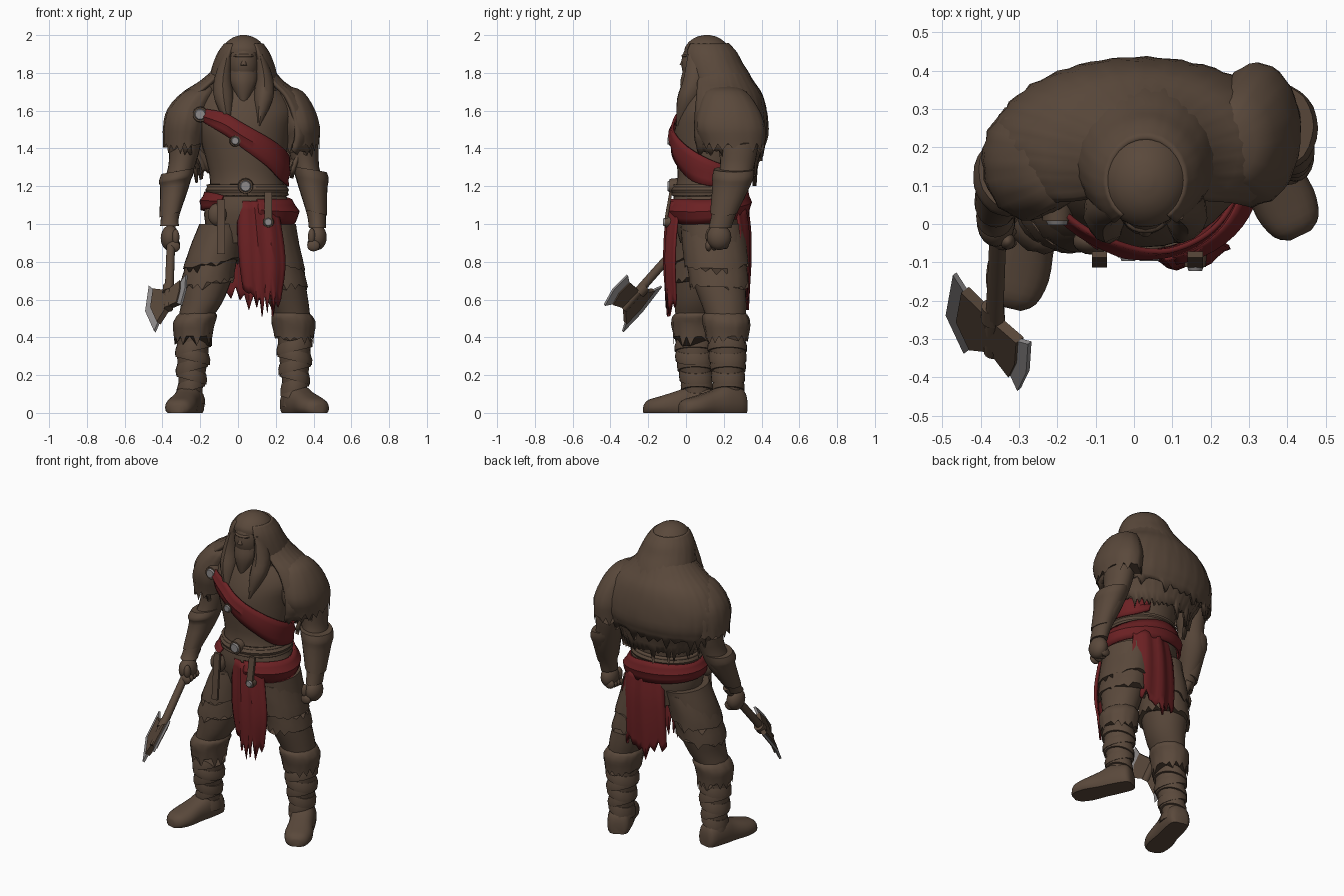
import bpy, bmesh, math, random
from mathutils import Vector, Matrix

if "Cube" in bpy.data.objects:
    bpy.data.objects.remove(bpy.data.objects["Cube"])

random.seed(7)

def material(name, rgb):
    m = bpy.data.materials.new(name)
    m.diffuse_color = (*rgb, 1)
    m.use_nodes = True
    m.node_tree.nodes["Principled BSDF"].inputs["Base Color"].default_value = m.diffuse_color
    return m

BROWN = material("brown_leather", (0.102, 0.066, 0.044))
RED = material("red_cloth", (0.148, 0.015, 0.017))
STEEL = material("grey_steel", (0.27, 0.255, 0.255))

def finish(name, bm, mat, thick=0, angle=40):
    bmesh.ops.recalc_face_normals(bm, faces=bm.faces[:])
    me = bpy.data.meshes.new(name)
    bm.to_mesh(me)
    bm.free()
    me.materials.append(mat)
    for p in me.polygons:
        p.use_smooth = True
    me.set_sharp_from_angle(angle=math.radians(angle))
    ob = bpy.data.objects.new(name, me)
    bpy.context.collection.objects.link(ob)
    if thick:
        mod = ob.modifiers.new("thickness", "SOLIDIFY")
        mod.thickness = thick
        mod.offset = 0
    return ob

def spline(rows, t):
    """Catmull-Rom through rows of numbers, t from 0 to len(rows)-1."""
    i = min(int(t), len(rows) - 2)
    f = t - i
    p = [rows[max(0, min(len(rows) - 1, i + k))] for k in (-1, 0, 1, 2)]
    return [0.5 * (2*b + (c - a)*f + (2*a - 5*b + 4*c - d)*f*f + (3*b - a - 3*c + d)*f**3)
            for a, b, c, d in zip(*p)]

def refine(rows, k):
    return [spline(rows, i / k) for i in range((len(rows) - 1) * k + 1)]

def grid(name, rows, mat, closed, cap, thick=0):
    bm = bmesh.new()
    vs = [[bm.verts.new(p) for p in r] for r in rows]
    n = len(rows[0])
    for a, b in zip(vs, vs[1:]):
        for i in range(n if closed else n - 1):
            j = (i + 1) % n
            bm.faces.new((a[i], a[j], b[j], b[i]))
    if cap:
        bm.faces.new(vs[0])
        bm.faces.new(vs[-1])
    return finish(name, bm, mat, thick)

def loft(name, rings, mat=BROWN, n=24, arc=None, rag=0, wob=0, thick=0, tilt=0, k=3):
    """Horizontal ellipses (x, y, z, rx, ry); angles run from the front (-y) to +x."""
    a0, a1 = arc or (0, 360)
    rows = []
    fine = refine(rings, k)
    for j, (x, y, z, rx, ry) in enumerate(fine):
        row = []
        for i in range(n):
            a = math.radians(a0 + (a1 - a0) * i / (n - 1 if arc else n))
            w = 1 + wob * math.sin(i * 2.3 + j * 0.35) + random.uniform(-wob, wob) * 0.5
            dz = tilt * math.sin(a)
            if rag and j == len(fine) - 1:
                dz -= rag * random.random() * (1 if i % 2 else 0.2)
            row.append((x + rx * w * math.sin(a), y - ry * w * math.cos(a), z + dz))
        rows.append(row)
    return grid(name, rows, mat, not arc, not arc and not thick, thick)

def band(name, keys, mat, off, thick=0.014, steps=6, bulge=0.012):
    """Cloth band round the torso: keys are (angle, low z, high z)."""
    rows = []
    for a, lo, hi in refine(keys, steps):
        row = []
        for f in (0, 0.25, 0.5, 0.75, 1):
            z = lo + (hi - lo) * f
            x, y, rx, ry = torso_at(z)
            o = off + bulge * math.sin(f * math.pi) + 0.004 * math.cos(f * 12)
            s, c = math.sin(math.radians(a)), math.cos(math.radians(a))
            row.append((x + (rx + o) * s, y - (ry + o) * c, z))
        rows.append(row)
    return grid(name, rows, mat, False, False, thick)

def cloth(name, keys, rag, back=1, n=15):
    """Ragged hanging cloth: keys are (left x, right x, y, z)."""
    rows = []
    fine = refine(keys, 3)
    cut = [random.uniform(0, rag) * (1 if i % 2 else 0.4) for i in range(n)]
    for j, (l, r, y, z) in enumerate(fine):
        t = j / (len(fine) - 1)
        rows.append([(l + (r - l) * i / (n - 1),
                      y + back * (0.007 * math.sin(i * 1.3 + t) - 0.05 * (2*i/(n-1) - 1)**2),
                      z - cut[i] * t * t) for i in range(n)])
    return grid(name, rows, RED, False, False, 0.012)

def rod(name, p, q, r1, r2, mat=BROWN, n=14):
    p, q = Vector(p), Vector(q)
    bm = bmesh.new()
    rot = (q - p).to_track_quat('Z', 'Y').to_matrix().to_4x4()
    bmesh.ops.create_cone(bm, cap_ends=True, segments=n, radius1=r1, radius2=r2,
                          depth=(q - p).length, matrix=Matrix.Translation((p + q) / 2) @ rot)
    return finish(name, bm, mat)

def ball(name, c, s, mat=BROWN):
    bm = bmesh.new()
    bmesh.ops.create_uvsphere(bm, u_segments=18, v_segments=12, radius=1,
                              matrix=Matrix.Translation(c) @ Matrix.Diagonal((*s, 1)))
    return finish(name, bm, mat)

def plate(name, pts, normal, thick, mat):
    bm = bmesh.new()
    a, b = ([bm.verts.new(Vector(p) + normal * thick * s) for p in pts] for s in (-0.5, 0.5))
    bm.faces.new(a)
    bm.faces.new(b)
    for i in range(len(pts)):
        j = (i + 1) % len(pts)
        bm.faces.new((a[i], a[j], b[j], b[i]))
    return finish(name, bm, mat, angle=20)

# Torso
TORSO = [(.05, .13, .90, .20, .16), (.055, .12, 1.05, .235, .19), (.05, .12, 1.15, .205, .185),
         (.045, .13, 1.25, .195, .175), (.04, .14, 1.38, .22, .195), (.03, .16, 1.50, .25, .22),
         (.03, .18, 1.60, .27, .215), (.03, .19, 1.70, .21, .18), (.03, .19, 1.80, .09, .11)]

def torso_at(z):
    for a, b in zip(TORSO, TORSO[1:]):
        if z <= b[2]:
            f = (z - a[2]) / (b[2] - a[2])
            return [a[i] + (b[i] - a[i]) * f for i in (0, 1, 3, 4)]

loft("torso", TORSO, n=32)

# Fur mantle: two ragged layers over shoulders and back
loft("fur_mantle", [(.03, .17, 1.83, .13, .13), (.02, .18, 1.75, .215, .17), (.015, .195, 1.68, .31, .20),
                    (.015, .20, 1.58, .37, .22), (.02, .20, 1.47, .385, .225), (.02, .2, 1.40, .36, .20)],
     n=60, arc=(48, 312), rag=.07, wob=.01, thick=.02)
loft("back_fur", [(.03, .18, 1.55, .33, .225), (.03, .18, 1.42, .32, .22), (.035, .17, 1.30, .255, .195)],
     n=48, arc=(95, 265), rag=.1, wob=.012, thick=.02)
loft("left_shoulder_fur", [(.23, .20, 1.73, .04, .05), (.265, .21, 1.70, .08, .11), (.30, .225, 1.61, .105, .16),
                           (.32, .235, 1.51, .115, .185), (.325, .25, 1.43, .105, .165)],
     n=36, rag=.06, wob=.012)
loft("right_shoulder_fur", [(-.16, .17, 1.73, .04, .05), (-.20, .165, 1.70, .09, .11), (-.255, .165, 1.61, .115, .145),
                            (-.275, .165, 1.52, .12, .155), (-.285, .17, 1.43, .11, .14)],
     n=36, rag=.07, wob=.025)

# Head, beard and long hair
ball("head", (.03, .08, 1.85), (.085, .105, .125))
rod("nose", (.03, -.0, 1.895), (.03, -.018, 1.838), .008, .017)
ball("brow", (.03, .012, 1.89), (.055, .036, .014))
loft("beard", [(.03, .055, 1.83, .07, .065), (.03, .045, 1.76, .075, .072), (.03, .03, 1.70, .05, .055),
               (.03, .01, 1.63, .012, .02)], n=18, wob=.03)
loft("hair_crown", [(.03, .11, 2.0, .015, .015), (.03, .11, 1.99, .05, .055), (.03, .11, 1.968, .085, .09),
                    (.03, .115, 1.935, .11, .12), (.03, .12, 1.905, .12, .128)], n=48)
loft("long_hair", [(.03, .115, 1.95, .095, .105), (.03, .125, 1.905, .127, .136), (.03, .14, 1.85, .15, .15),
                   (.03, .165, 1.78, .17, .168), (.03, .19, 1.70, .185, .18), (.03, .21, 1.62, .19, .18)],
     n=48, arc=(34, 326), rag=.07, wob=.008, thick=.02)
for s in (-1, 1):
    loft("hair_lock", [(.03 + s * .085, .06, 1.9, .025, .05), (.03 + s * .11, .05, 1.77, .045, .06),
                       (.03 + s * .105, .015, 1.66, .05, .06), (.03 + s * .08, -.03, 1.52, .008, .02)],
         n=14, wob=.04)

# Arms with flared bracers and fists
loft("right_arm", [(-.27, .17, 1.6, .09, .1), (-.28, .18, 1.42, .083, .1), (-.30, .16, 1.3, .07, .085),
                   (-.335, .12, 1.18, .07, .085), (-.36, .05, 1.04, .048, .055), (-.362, .02, .99, .05, .055)])
loft("left_arm", [(.32, .25, 1.6, .08, .11), (.345, .275, 1.42, .08, .105), (.36, .27, 1.3, .07, .09),
                  (.395, .24, 1.18, .07, .09), (.415, .2, 1.05, .05, .065), (.42, .18, .98, .045, .06)])
loft("right_bracer", [(-.32, .14, 1.28, .085, .1), (-.33, .125, 1.24, .09, .105), (-.335, .12, 1.2, .077, .092),
                      (-.36, .055, 1.05, .056, .064)], wob=.01, tilt=.015)
loft("left_bracer", [(.38, .255, 1.29, .088, .108), (.39, .25, 1.25, .09, .11), (.395, .24, 1.2, .078, .1),
                     (.415, .2, 1.06, .057, .072)], wob=.01, tilt=-.015)
for name, x, y, z, s in (("right", -.36, .005, .925, 1), ("left", .42, .175, .93, -1)):
    ball(name + "_fist", (x, y, z), (.05, .065, .068))
    for i in range(4):
        ball(name + "_finger", (x + s * .02, y - .055 + i * .03, z - .045 + i * .004), (.034, .018, .03))
    ball(name + "_thumb", (x + s * .03, y - .05, z + .005), (.02, .022, .042))

# Legs, trouser flaps, knee fur, shin wraps and boots
LEGS = {"right": [(-.08, .12, 1.0, .125, .165), (-.13, .10, .85, .135, .155), (-.165, .08, .7, .13, .14),
                  (-.192, .06, .58, .108, .12), (-.235, .045, .47, .085, .098), (-.24, .045, .3, .082, .092),
                  (-.25, .06, .13, .063, .073), (-.25, .06, .03, .065, .075)],
        "left": [(.17, .14, 1.0, .135, .17), (.195, .155, .85, .135, .16), (.235, .175, .7, .12, .14),
                 (.27, .2, .58, .105, .12), (.295, .215, .47, .09, .1), (.3, .22, .3, .082, .09),
                 (.3, .225, .13, .063, .072), (.3, .225, .03, .065, .075)]}
for side, rings in LEGS.items():
    sgn = 1 if side == "left" else -1
    loft(side + "_leg", rings, wob=.008)

    def leg_at(z, g=0):
        for a, b in zip(rings, rings[1:]):
            if z >= b[2]:
                f = (z - a[2]) / (b[2] - a[2])
                r = [p + (q - p) * f for p, q in zip(a, b)]
                return (r[0], r[1], z, r[3] + g, r[4] + g)
    for top, low in ((.98, .8), (.85, .7)):
        loft(side + "_trouser_flap", [leg_at(top, .0), leg_at((top + low) / 2, .008), leg_at(low, .016)],
             n=36, rag=.05, tilt=-.03 * sgn, wob=.008)
    loft(side + "_knee_fur", [leg_at(.53, -.005), leg_at(.51, .014), leg_at(.47, .024), leg_at(.41, .016)],
         n=32, rag=.06, wob=.02)
    for i in range(6):
        z = .385 - i * .052
        loft(side + "_shin_wrap", [leg_at(z, .001), leg_at(z - .03, .011), leg_at(z - .058, .012)],
             k=1, tilt=.022 * (-1) ** i, wob=.008)

def boot(name, heel, toe):
    h, t = Vector((*heel, 0)), Vector((*toe, 0))
    side = (t - h).normalized().cross(Vector((0, 0, 1)))
    rows = []
    for f, w, top in refine([(0, .035, .07), (.06, .065, .13), (.3, .075, .15), (.5, .075, .12),
                             (.75, .083, .09), (.93, .065, .07), (1, .03, .045)], 3):
        c = h.lerp(t, f)
        rows.append([c + side * w * math.copysign(abs(math.cos(a)) ** .7, math.cos(a))
                     + Vector((0, 0, max(0, top * (.35 + .65 * math.sin(a)))))
                     for a in (math.tau * i / 18 for i in range(18))])
    grid(name, rows, BROWN, True, True)

boot("right_boot", (-.235, .15), (-.325, -.22))
boot("left_boot", (.27, .31), (.435, -.03))

# Red sashes and ragged cloths
band("chest_sash", [(-50, 1.54, 1.61), (-22, 1.47, 1.59), (0, 1.39, 1.53), (28, 1.31, 1.46), (60, 1.23, 1.39),
                    (95, 1.20, 1.33), (130, 1.2, 1.3), (155, 1.23, 1.3)], RED, .013)
band("waist_sash", [(12, 1.02, 1.13), (50, 1.0, 1.13), (100, 1.01, 1.13), (180, 1.05, 1.18),
                    (250, 1.07, 1.17), (300, 1.08, 1.165), (325, 1.09, 1.15)], RED, .014, .014, 6, .018)
cloth("front_cloth", [(.0, .2, -.085, 1.12), (.0, .235, -.105, .95), (.01, .25, -.11, .8),
                      (.03, .225, -.1, .66)], .17, -1)
cloth("back_cloth", [(-.03, .23, .32, 1.08), (-.05, .25, .335, .95), (-.06, .26, .335, .8),
                     (-.06, .27, .325, .68)], .17, 1)

# Belts, hanging straps and metal fittings
band("belt", [(0, 1.15, 1.21), (90, 1.15, 1.21), (180, 1.16, 1.22), (270, 1.15, 1.21), (360, 1.15, 1.21)],
     BROWN, .004, .016, 8, .004)
for x, z0, z1 in ((.16, 1.03, 1.17), (-.09, .84, 1.13)):
    plate("hanging_strap", [(x - .02, -.105, z0), (x + .02, -.105, z0), (x + .02, -.08, z1),
                            (x - .02, -.08, z1)], Vector((0, 1, 0)), .016, BROWN)
ball("belt_pouch", (-.11, -.045, 1.05), (.05, .035, .06))
for name, x, y, z, r in (("belt_buckle", .04, -.075, 1.2, .036), ("chest_clasp", -.015, -.075, 1.44, .026),
                         ("shoulder_clasp", -.2, .02, 1.58, .036), ("strap_tip", .16, -.1, 1.01, .026)):
    rod(name + "_rim", (x, y + .03, z), (x, y - .012, z), r * 1.2, r * 1.08)
    rod(name, (x, y, z), (x, y - .022, z), r, r * .7, STEEL)

# Double-bladed axe held forward and down
C, U = Vector((-.368, -.285, .6)), Vector((0, -.707, -.707))
rod("axe_handle", (-.35, .09, 1.03), C + U * .07, .022, .024)
rod("axe_collar", C - U * .1, C - U * .05, .03, .032)
EDGES = [[Vector(p) for p in e] for e in (((-.272, -.31, .73), (-.277, -.385, .655), (-.30, -.432, .57)),
                                          ((-.44, -.335, .43), (-.487, -.235, .535), (-.468, -.13, .67)))]
N = (EDGES[0][1] - EDGES[1][1]).cross(U).normalized()
core = []
for i, e in enumerate(EDGES):
    inner = [p.lerp(C, .27) for p in e]
    plate("axe_edge", e + inner[::-1], N, .014, STEEL)
    core += inner + [C + U * (.06 if i == 0 else -.06)]
plate("axe_head", core, N, .03, BROWN)
